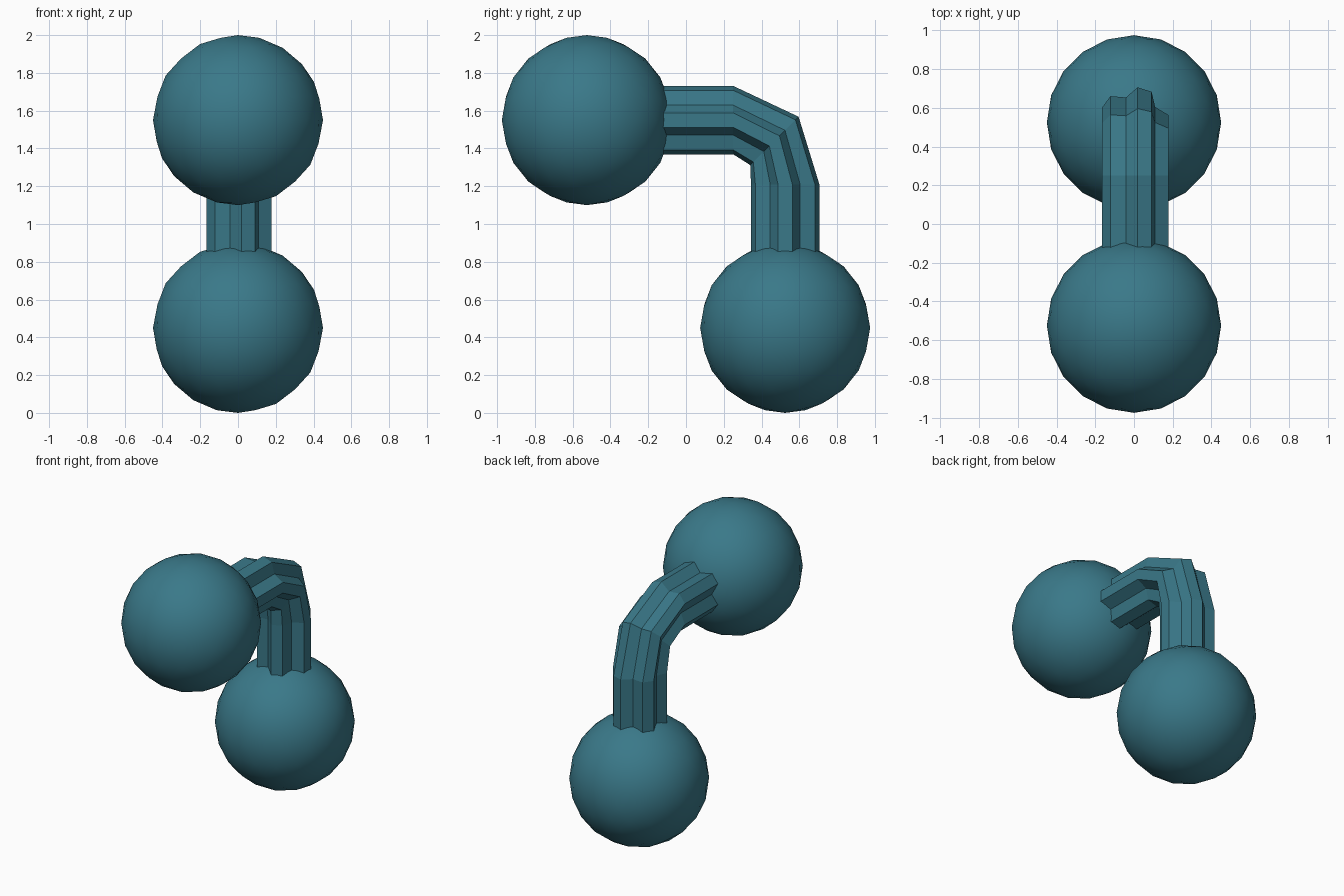
import bpy, bmesh
from math import cos, sin, radians
from mathutils import Vector, Matrix

if "Cube" in bpy.data.objects:
    bpy.data.objects.remove(bpy.data.objects["Cube"], do_unlink=True)

teal = bpy.data.materials.new("teal")
teal.use_nodes = True
teal.diffuse_color = (0.042, 0.19, 0.25, 1)
teal.node_tree.nodes["Principled BSDF"].inputs["Base Color"].default_value = teal.diffuse_color


def ball(name, y, z):
    bpy.ops.mesh.primitive_ico_sphere_add(subdivisions=3, radius=0.45, location=(0, y, z))
    obj = bpy.context.object
    obj.name = name
    obj.data.materials.append(teal)
    bpy.ops.object.shade_smooth()


# Two round ends
ball("lower_ball", 0.525, 0.45)
ball("upper_ball", -0.525, 1.55)

# Five-lobed cross-section: every third point is pulled inwards
profile = []
for i in range(15):
    a = radians(36 + 24 * i)
    r = 0.135 if i % 3 == 0 else 0.182
    profile.append(Vector((r * cos(a), r * sin(a), 0)))

# Bent connecting rod: (y, z, tilt) of each section along the path
stations = [(0.525, 0.45, 0), (0.525, 1.21, 0), (0.468, 1.44, 45),
            (0.25, 1.55, 90), (-0.525, 1.55, 90)]
bm = bmesh.new()
rings = []
for y, z, tilt in stations:
    place = Matrix.Translation((0, y, z)) @ Matrix.Rotation(radians(tilt), 4, 'X')
    rings.append([bm.verts.new(place @ p) for p in profile])
for low, high in zip(rings, rings[1:]):
    for i in range(len(profile)):
        j = (i + 1) % len(profile)
        bm.faces.new((low[i], low[j], high[j], high[i]))
bm.faces.new(rings[0][::-1])
bm.faces.new(rings[-1])
bmesh.ops.recalc_face_normals(bm, faces=bm.faces)
mesh = bpy.data.meshes.new("bent_rod")
bm.to_mesh(mesh)
bm.free()
mesh.materials.append(teal)
rod = bpy.data.objects.new("bent_rod", mesh)
bpy.context.collection.objects.link(rod)
